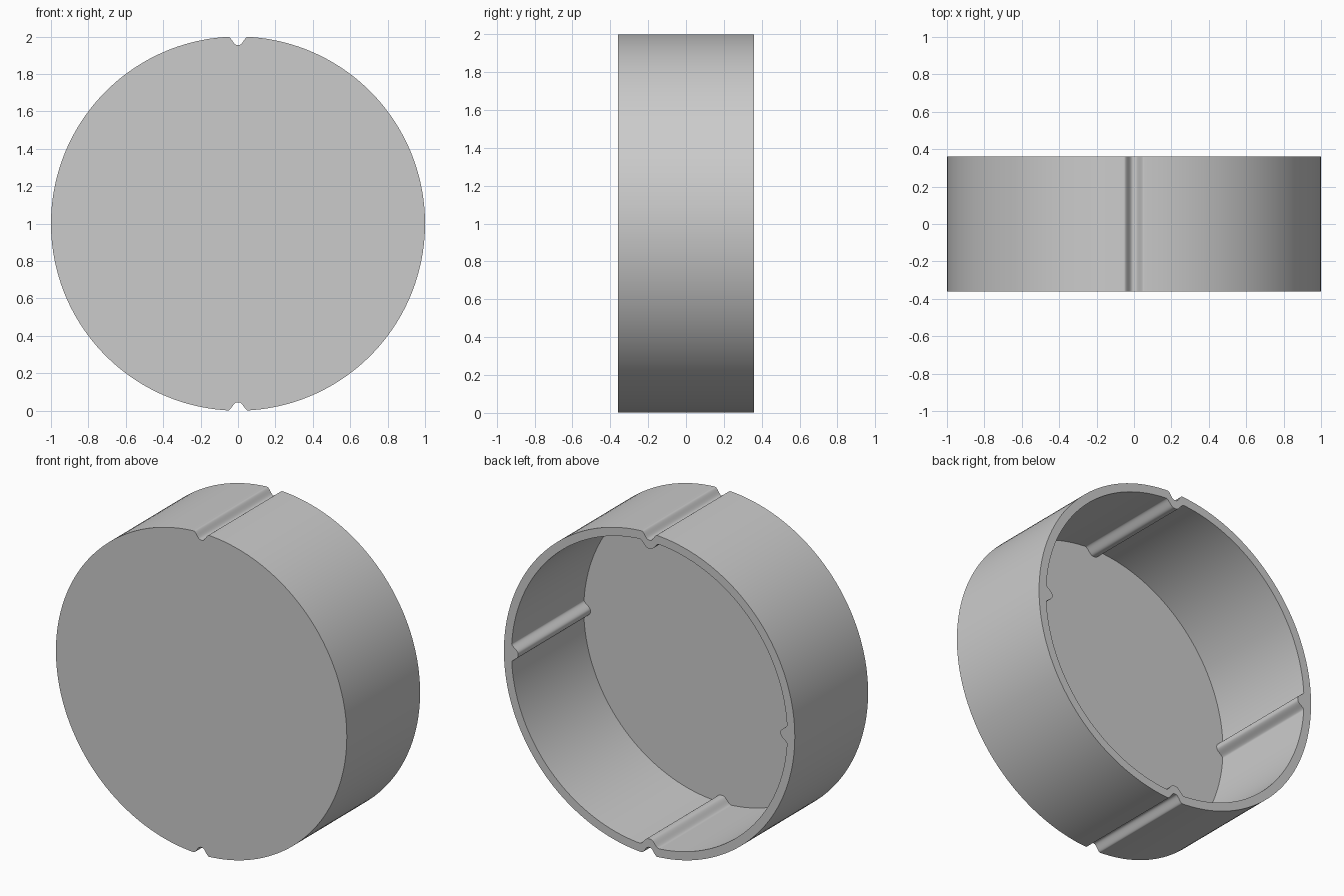
import bpy
import bmesh
from math import pi, sin, cos, radians

cube = bpy.data.objects.get("Cube")
if cube:
    bpy.data.objects.remove(cube, do_unlink=True)

OUTER, INNER = 1.0, 0.948
FRONT, BACK, FLOOR = -0.36, 0.36, -0.35

# Plain grey plastic
grey = bpy.data.materials.new("grey")
grey.use_nodes = True
colour = (0.6, 0.6, 0.6, 1)
grey.diffuse_color = colour
grey.node_tree.nodes["Principled BSDF"].inputs["Base Color"].default_value = colour


def dent(offset, width, depth):
    """Rounded groove: full depth in the middle, blending out at its edges."""
    t = min(abs(offset) / width, 1)
    return depth * (1 - sin(t * pi / 2) ** 3)


# Angles are finer around each of the four ribs
angles = []
for quarter in range(4):
    middle = quarter * 90
    angles += [radians(middle + i * 0.25) for i in range(-20, 20)]
    angles += [radians(middle + 5 + i * 2) for i in range(40)]


def radii(angle):
    """Outer and inner radius of the wall at an angle."""
    quarter = round(angle / (pi / 2))
    offset = angle - quarter * pi / 2
    notched = quarter % 2 == 1
    outer = OUTER - (dent(offset, 0.053, 0.045) if notched else 0)
    inner = INNER - dent(offset, 0.07 if notched else 0.062, 0.046)
    return outer, inner


def ring(bm, side, y):
    return [bm.verts.new((radii(a)[side] * cos(a), y, 1 + radii(a)[side] * sin(a)))
            for a in angles]


# Round cup: closed front, open back, notched wall with inner ribs
bm = bmesh.new()
rings = [ring(bm, 0, FRONT), ring(bm, 0, BACK), ring(bm, 1, BACK), ring(bm, 1, FLOOR)]
for a, b in zip(rings, rings[1:]):
    for i in range(len(angles)):
        bm.faces.new((a[i - 1], a[i], b[i], b[i - 1]))
bm.faces.new(rings[0])
bm.faces.new(rings[-1])
bmesh.ops.recalc_face_normals(bm, faces=bm.faces)

mesh = bpy.data.meshes.new("round_cap")
bm.to_mesh(mesh)
bm.free()
mesh.materials.append(grey)
cap = bpy.data.objects.new("round_cap", mesh)
bpy.context.collection.objects.link(cap)

# Smooth wall with crisp rims
bpy.ops.object.select_all(action='DESELECT')
cap.select_set(True)
bpy.context.view_layer.objects.active = cap
bpy.ops.object.shade_smooth_by_angle(angle=radians(35))
